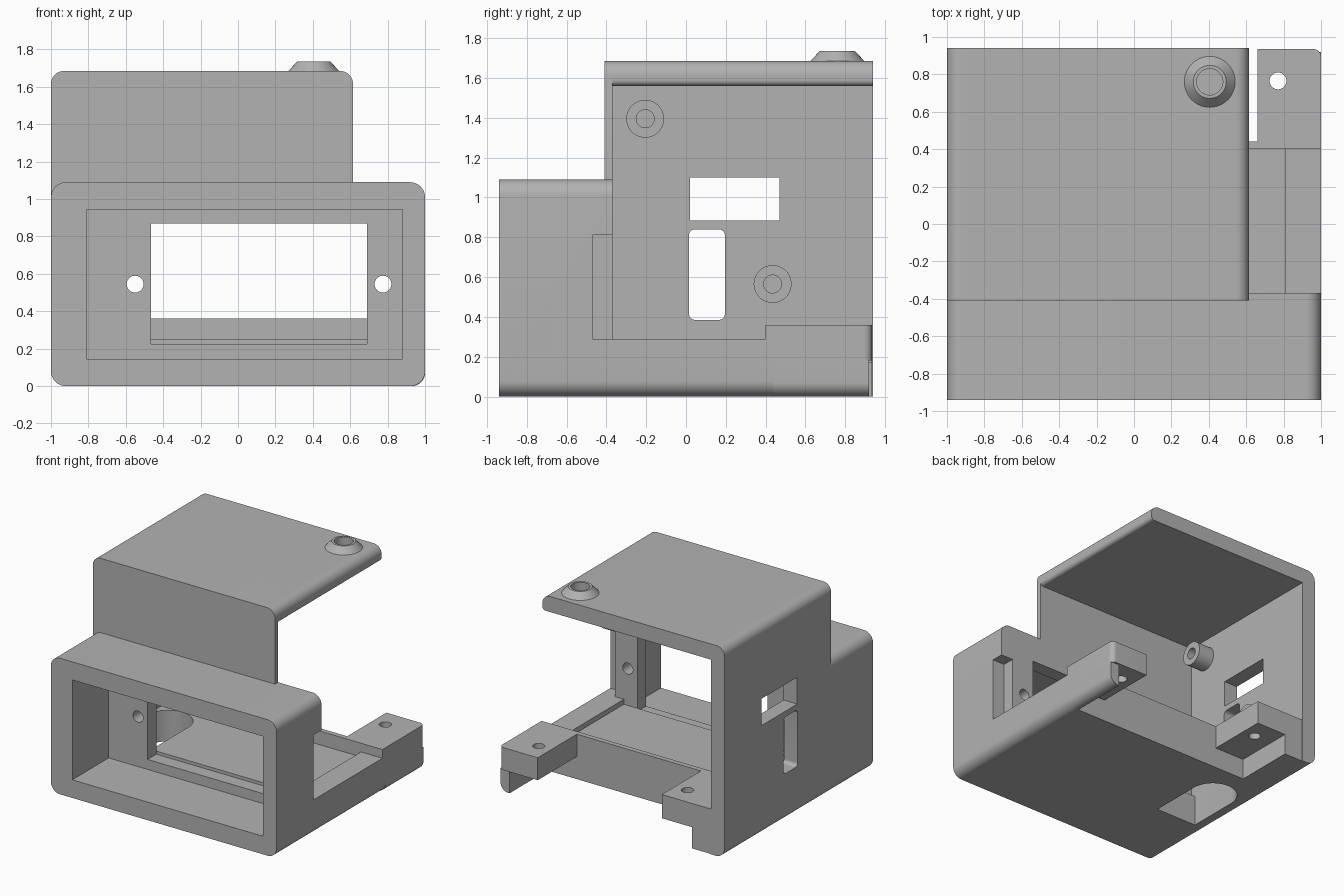
import bpy, bmesh, math

if "Cube" in bpy.data.objects:
    bpy.data.objects.remove(bpy.data.objects["Cube"])

grey = bpy.data.materials.new("light_grey")
grey.diffuse_color = (0.45, 0.45, 0.45, 1)
grey.use_nodes = True
grey.node_tree.nodes["Principled BSDF"].inputs["Base Color"].default_value = grey.diffuse_color


def prism(name, axis, u0, u1, v0, v1, w0, w1, r=(0, 0, 0, 0), w1_scale=1.0):
    """Rounded rectangle pushed along an axis.
    Profile plane: X -> (y, z), Y -> (x, z), Z -> (x, y).
    r holds the corner radii: low-left, low-right, top-right, top-left."""
    corners = [(u0, v0, 1, 1), (u1, v0, -1, 1), (u1, v1, -1, -1), (u0, v1, 1, -1)]
    pts = []
    for i, ((u, v, su, sv), rad) in enumerate(zip(corners, r)):
        if rad <= 0:
            pts.append((u, v))
            continue
        for k in range(11):
            a = math.pi + i * math.pi / 2 + k * math.pi / 20
            pts.append((u + su * rad + rad * math.cos(a), v + sv * rad + rad * math.sin(a)))
    place = {'X': lambda u, v, w: (w, u, v),
             'Y': lambda u, v, w: (u, w, v),
             'Z': lambda u, v, w: (u, v, w)}[axis]
    cu, cv = (u0 + u1) / 2, (v0 + v1) / 2
    bm = bmesh.new()
    a = [bm.verts.new(place(u, v, w0)) for u, v in pts]
    b = [bm.verts.new(place(cu + (u - cu) * w1_scale, cv + (v - cv) * w1_scale, w1))
         for u, v in pts]
    bm.faces.new(a)
    bm.faces.new(b)
    for i in range(len(pts)):
        j = (i + 1) % len(pts)
        bm.faces.new((a[i], a[j], b[j], b[i]))
    bmesh.ops.remove_doubles(bm, verts=bm.verts, dist=1e-5)
    bmesh.ops.recalc_face_normals(bm, faces=bm.faces)
    me = bpy.data.meshes.new(name)
    bm.to_mesh(me)
    bm.free()
    me.materials.append(grey)
    ob = bpy.data.objects.new(name, me)
    bpy.context.collection.objects.link(ob)
    return ob


def cyl(name, axis, u, v, rad, w0, w1, w1_scale=1.0):
    return prism(name, axis, u - rad, u + rad, v - rad, v + rad, w0, w1, (rad,) * 4, w1_scale)


def cut(ob, *cutters):
    for c in cutters:
        m = ob.modifiers.new("cut", 'BOOLEAN')
        m.operation, m.solver, m.object = 'DIFFERENCE', 'EXACT', c
    bpy.context.view_layer.update()
    ev = ob.evaluated_get(bpy.context.evaluated_depsgraph_get())
    me = bpy.data.meshes.new_from_object(ev)
    ob.modifiers.clear()
    ob.data = me
    for c in cutters:
        bpy.data.objects.remove(c)


# Front housing: deep display recess, window, screw holes and side notch
housing = prism("front_housing", 'Y', -1, 1, 0, 1.09, -0.94, -0.37, (0.08,) * 4)
cut(housing,
    prism("recess", 'Y', -0.81, 0.88, 0.145, 0.945, -1.1, -0.48),
    prism("window", 'Y', -0.465, 0.69, 0.225, 0.87, -0.6, -0.2),
    cyl("hole", 'Y', -0.55, 0.545, 0.045, -0.6, -0.2),
    cyl("hole", 'Y', 0.775, 0.545, 0.045, -0.6, -0.2),
    prism("notch", 'Y', 0.89, 1.2, 0.29, 0.81, -0.47, -0.2))

# Upper front wall
prism("upper_front_wall", 'Y', -1, 0.615, 1.0, 1.685, -0.41, -0.37, (0, 0, 0.07, 0.07))

# Left wall with a rectangular port and a rounded slot
wall = prism("left_wall", 'Y', -1, -0.88, 0, 1.685, -0.37, 0.94, (0.08, 0, 0, 0.07))
cut(wall,
    prism("port", 'X', 0.02, 0.47, 0.885, 1.10, -1.2, -0.7),
    prism("slot", 'X', 0.015, 0.195, 0.385, 0.84, -1.2, -0.7, (0.03,) * 4))

# Screw bosses inside the left wall
for y, z in ((-0.205, 1.395), (0.435, 0.565)):
    boss = cyl("screw_boss", 'X', y, z, 0.095, -0.88, -0.74)
    cut(boss, cyl("hole", 'X', y, z, 0.045, -0.86, -0.6))

# Roof and conical button ring
roof = prism("roof", 'Y', -0.88, 0.615, 1.56, 1.685, -0.37, 0.94, (0, 0.03, 0.07, 0))
ring = cyl("button_ring", 'Z', 0.405, 0.76, 0.138, 1.683, 1.735, 0.64)
cut(roof, cyl("hole", 'Z', 0.405, 0.76, 0.07, 1.63, 1.9))
cut(ring, cyl("hole", 'Z', 0.405, 0.76, 0.07, 1.6, 1.9))

# Floor with a round-ended cable slot
floor = prism("floor", 'Y', -0.88, 0.81, 0, 0.25, -0.37, 0.44)
cut(floor, prism("cable_slot", 'Z', -0.879, -0.51, -0.33, 0.285, -0.2, 0.5,
                 (0, 0, 0.184, 0.184)))

# Right rail and raised bar at the back of the floor
prism("right_rail", 'Y', 0.81, 1, 0, 0.29, -0.37, 0.44, (0, 0.08, 0, 0))
prism("rear_bar", 'Y', -0.88, 0.81, 0.25, 0.36, 0.40, 0.44)
prism("rear_bar_end", 'Y', 0.81, 1, 0.29, 0.36, 0.40, 0.44)

# Rear mounting blocks with screw holes, standing on legs
right_block = prism("right_mount_block", 'Z', 0.66, 1, 0.44, 0.935, 0.18, 0.36, (0, 0, 0.04, 0))
cut(right_block, cyl("hole", 'Z', 0.77, 0.765, 0.045, 0, 0.6))
left_block = prism("left_mount_block", 'Z', -0.88, -0.44, 0.44, 0.935, 0.17, 0.36)
cut(left_block, cyl("hole", 'Z', -0.55, 0.765, 0.045, 0, 0.6))
prism("right_leg", 'Y', 0.92, 1, 0, 0.18, 0.44, 0.92, (0, 0.07, 0, 0))
prism("left_leg", 'Y', -0.88, -0.71, 0, 0.17, 0.44, 0.935)

# Smooth the rounded edges, keep the rest crisp
for ob in bpy.data.objects:
    ob.select_set(True)
bpy.context.view_layer.objects.active = housing
bpy.ops.object.shade_smooth_by_angle(angle=math.radians(30))
